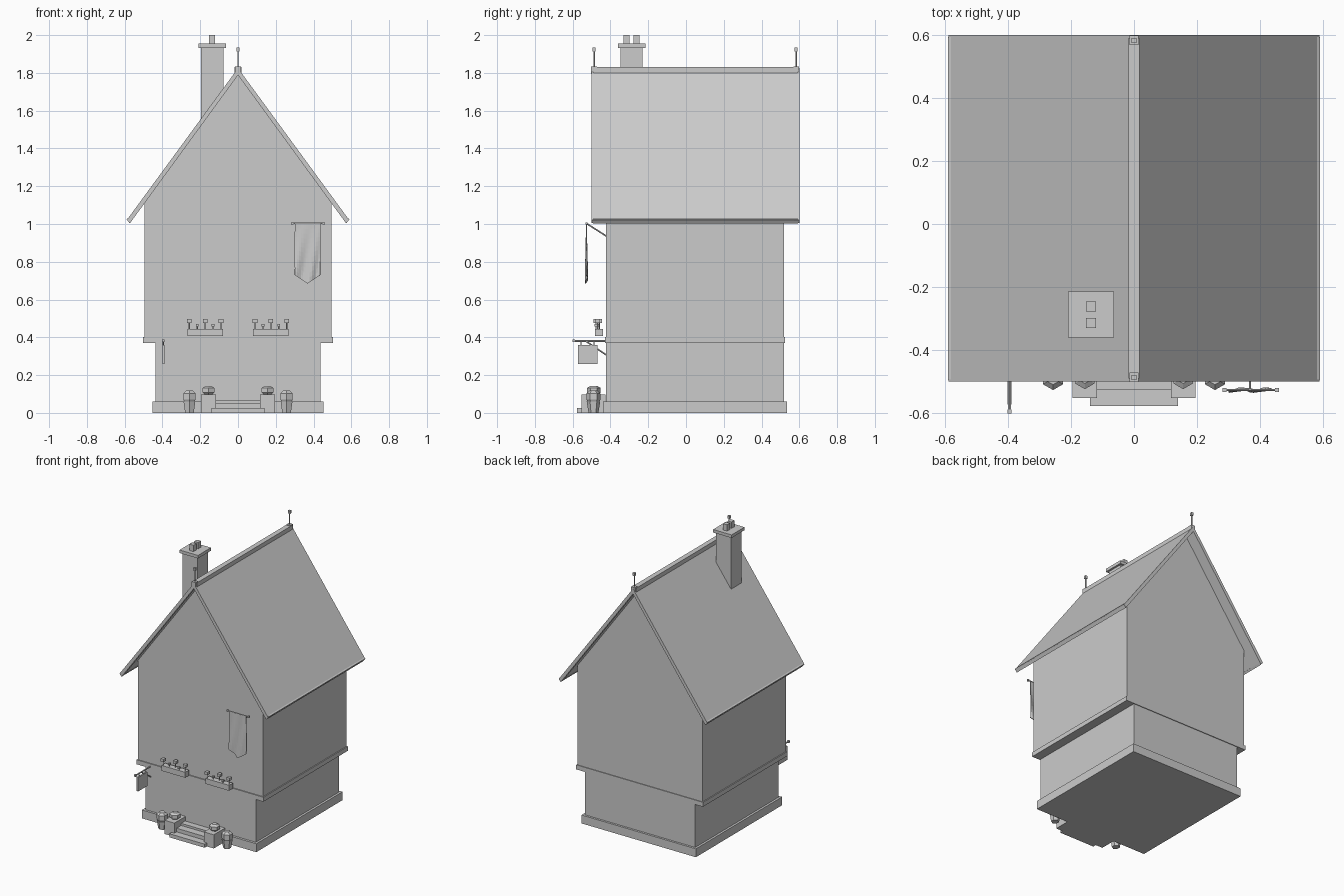
import bpy, bmesh, math
from mathutils import Vector

cube = bpy.data.objects.get("Cube")
if cube:
    bpy.data.objects.remove(cube, do_unlink=True)

stone = bpy.data.materials.new("light grey")
stone.use_nodes = True
GREY = (0.6, 0.6, 0.6, 1)
stone.diffuse_color = GREY
stone.node_tree.nodes["Principled BSDF"].inputs["Base Color"].default_value = GREY


def finish(name, bm):
    bmesh.ops.recalc_face_normals(bm, faces=bm.faces)
    mesh = bpy.data.meshes.new(name)
    bm.to_mesh(mesh)
    bm.free()
    mesh.materials.append(stone)
    obj = bpy.data.objects.new(name, mesh)
    bpy.context.collection.objects.link(obj)
    return obj


def box(name, x, y, z):
    bm = bmesh.new()
    bmesh.ops.create_cube(bm, size=1)
    for v in bm.verts:
        v.co = [lo + (c + 0.5) * (hi - lo) for c, (lo, hi) in zip(v.co, (x, y, z))]
    return finish(name, bm)


def block(name, cx, cy, half, z):
    return box(name, (cx - half, cx + half), (cy - half, cy + half), z)


def extrude(name, profile, y0, y1):
    """Extrude an x-z outline along y."""
    bm = bmesh.new()
    face = bm.faces.new([bm.verts.new((x, y0, z)) for x, z in profile])
    new = bmesh.ops.extrude_face_region(bm, geom=[face])["geom"]
    verts = [g for g in new if isinstance(g, bmesh.types.BMVert)]
    bmesh.ops.translate(bm, verts=verts, vec=(0, y1 - y0, 0))
    return finish(name, bm)


def rod(name, a, b, r, sides=6):
    a, b = Vector(a), Vector(b)
    bm = bmesh.new()
    bmesh.ops.create_cone(bm, cap_ends=True, segments=sides, radius1=r, radius2=r,
                          depth=(b - a).length)
    turn = (b - a).to_track_quat("Z", "Y")
    for v in bm.verts:
        v.co = turn @ v.co + (a + b) / 2
    return finish(name, bm)


def turned(name, x, y, rings, sides=6):
    """Stack of polygon rings given as (radius, height), pointing to the front."""
    bm = bmesh.new()
    loops = []
    for r, z in rings:
        loops.append([bm.verts.new((x + r * math.sin(math.tau * i / sides),
                                    y - r * math.cos(math.tau * i / sides), z))
                      for i in range(sides)])
    for low, high in zip(loops, loops[1:]):
        for i in range(sides):
            j = (i + 1) % sides
            bm.faces.new((low[i], low[j], high[j], high[i]))
    bm.faces.new(loops[0])
    bm.faces.new(loops[-1])
    return finish(name, bm)


def mirror_profile(half):
    return half + [(-x, z) for x, z in reversed(half) if x]


# Walls: plinth, narrow ground floor, wider upper floor with gables
box("plinth", (-0.453, 0.453), (-0.44, 0.535), (0, 0.06))
box("ground_floor", (-0.437, 0.437), (-0.423, 0.52), (0.05, 0.38))
box("jetty_band", (-0.502, 0.502), (-0.43, 0.525), (0.37, 0.402))
extrude("upper_floor", mirror_profile([(0, 1.795), (0.495, 1.115), (0.495, 0.39)]), -0.423, 0.52)


# Roof: thin folded slab, bargeboards, eave boards, ridge and finials
def roof_fold(drop):
    outer = [(0, 1.825), (0.588, 1.022), (0.572, 1.004 + drop), (0, 1.788 + drop)]
    return outer[:3] + [outer[3]] + [(-x, z) for x, z in reversed(outer) if x]


extrude("roof", roof_fold(0.004), -0.496, 0.596)
for end, (y0, y1) in {"front": (-0.5, -0.472), "back": (0.572, 0.6)}.items():
    extrude(end + "_bargeboard", roof_fold(0), y0, y1)
for side, s in (("left", 1), ("right", -1)):
    extrude(side + "_eave_board", [(s * 0.59, 1.026), (s * 0.58, 1.032), (s * 0.564, 1.014),
                                   (s * 0.574, 1.003)], -0.493, 0.593)
box("ridge", (-0.018, 0.018), (-0.49, 0.59), (1.79, 1.83))
for end, y in (("front", -0.487), ("back", 0.583)):
    block(end + "_finial_base", 0, y, 0.015, (1.795, 1.835))
    rod(end + "_finial_rod", (0, y, 1.83), (0, y, 1.925), 0.004)
    block(end + "_finial_tip", 0, y, 0.008, (1.913, 1.934))

# Chimney with cap and two pots
block("chimney_stack", -0.137, -0.288, 0.059, (1.4, 1.94))
block("chimney_cap", -0.137, -0.288, 0.073, (1.933, 1.955))
for i, y in enumerate((-0.314, -0.262)):
    block(f"chimney_pot_{i + 1}", -0.137, y, 0.016, (1.95, 2.0))

# Entrance steps with flanking piers and planters
box("lower_step", (-0.14, 0.14), (-0.577, -0.43), (0, 0.026))
box("upper_step", (-0.118, 0.118), (-0.527, -0.43), (0, 0.052))
box("door_sill", (-0.118, 0.118), (-0.475, -0.43), (0, 0.067))
for side, s in (("left", 1), ("right", -1)):
    box(side + "_pier", sorted((s * 0.117, s * 0.195)), (-0.552, -0.425), (0, 0.098))
    turned(side + "_pier_shrub", s * 0.156, -0.488,
           [(0.02, 0.095), (0.036, 0.108), (0.036, 0.132), (0.018, 0.143)])
    turned(side + "_pot", s * 0.257, -0.49, [(0.026, 0), (0.036, 0.06)])
    turned(side + "_pot_shrub", s * 0.257, -0.49,
           [(0.03, 0.058), (0.037, 0.07), (0.037, 0.103), (0.02, 0.118)])

# Flower boxes with stems and square blooms
for side, s in (("left", 1), ("right", -1)):
    x0, x1 = sorted((s * 0.08, s * 0.268))
    box(side + "_flower_box", (x0, x1), (-0.483, -0.44), (0.406, 0.445))
    for i in range(5):
        x = x0 + 0.01 + i * (x1 - x0 - 0.02) / 4
        tall = i % 2 == 0
        top = 0.478 if tall else 0.46
        size = 0.012 if tall else 0.007
        y = -0.467 + 0.01 * (i % 3 - 1)
        rod(f"{side}_stem_{i + 1}", (x, y, 0.44), (x, y, top), 0.003, 4)
        block(f"{side}_bloom_{i + 1}", x, y, size, (top - 0.002, top + 1.5 * size))

# Hanging sign on a bracket
SX = -0.395
rod("sign_arm", (SX, -0.595, 0.381), (SX, -0.42, 0.381), 0.005)
block("sign_arm_tip", SX, -0.595, 0.007, (0.374, 0.388))
rod("sign_brace", (SX, -0.53, 0.38), (SX, -0.42, 0.305), 0.004)
box("sign_board", (SX - 0.006, SX + 0.006), (-0.573, -0.468), (0.26, 0.36))
for i, y in enumerate((-0.555, -0.487)):
    rod(f"sign_hanger_{i + 1}", (SX, y, 0.355), (SX, y, 0.381), 0.003, 4)

# Banner: pole, brace and rippled pointed cloth
BX, BY = 0.368, -0.527
rod("banner_pole", (BX - 0.08, BY, 1.003), (BX + 0.085, BY, 1.003), 0.004)
for i, x in enumerate((BX - 0.081, BX + 0.086)):
    block(f"banner_pole_tip_{i + 1}", x, BY, 0.006, (0.997, 1.009))
rod("banner_brace", (BX, BY, 1.003), (BX, -0.42, 0.935), 0.004)
bm = bmesh.new()
bmesh.ops.create_grid(bm, x_segments=12, y_segments=12, size=0.5)
for v in bm.verts:
    u, t = v.co.x, 0.5 - v.co.y
    length = 0.315 - 0.09 * abs(u)
    ripple = 0.007 * t * math.sin(11 * u + 4 * t)
    v.co = (BX + u * 0.135, BY + ripple, 1.0 - t * length)
cloth = finish("banner_cloth", bm)
solid = cloth.modifiers.new("thickness", "SOLIDIFY")
solid.thickness = 0.004
solid.offset = 0
